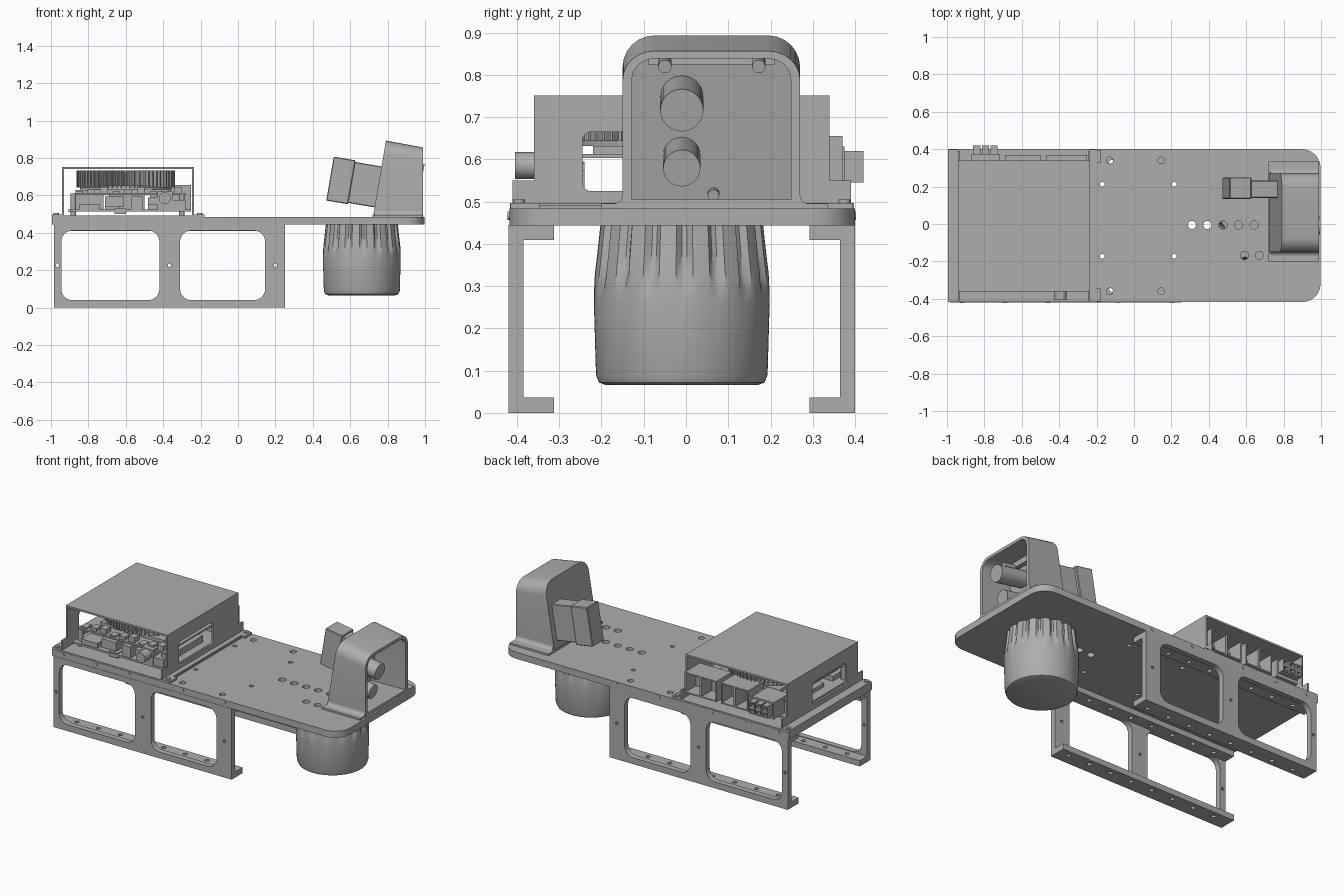
import bpy, bmesh, math
from mathutils import Matrix, Vector

cube = bpy.data.objects.get("Cube")
if cube:
    bpy.data.objects.remove(cube, do_unlink=True)

grey = bpy.data.materials.new("plain grey")
grey.use_nodes = True
grey.diffuse_color = (0.42, 0.42, 0.42, 1)
grey.node_tree.nodes["Principled BSDF"].inputs["Base Color"].default_value = grey.diffuse_color

PLANES = {"xy": Matrix.Identity(4),
          "xz": Matrix(((1, 0, 0, 0), (0, 0, -1, 0), (0, 1, 0, 0), (0, 0, 0, 1))),
          "yz": Matrix(((0, 0, 1, 0), (1, 0, 0, 0), (0, 1, 0, 0), (0, 0, 0, 1)))}
MID_Y = -0.01


def finish(name, mesh):
    mesh.materials.clear()
    mesh.materials.append(grey)
    ob = bpy.data.objects.new(name, mesh)
    bpy.context.collection.objects.link(ob)
    bpy.ops.object.select_all(action="DESELECT")
    ob.select_set(True)
    bpy.context.view_layer.objects.active = ob
    bpy.ops.object.shade_smooth_by_angle(angle=math.radians(32))
    return ob


def from_bmesh(name, bm):
    bmesh.ops.recalc_face_normals(bm, faces=bm.faces)
    mesh = bpy.data.meshes.new(name)
    bm.to_mesh(mesh)
    bm.free()
    return finish(name, mesh)


def rounded(u0, v0, u1, v1, low=0.0, high=None):
    """Rounded rectangle; low and high are the radii of the bottom and top corners."""
    high = low if high is None else high
    pts = []
    for i, (u, v, su, sv, r) in enumerate(((u0, v0, 1, 1, low), (u1, v0, -1, 1, low),
                                           (u1, v1, -1, -1, high), (u0, v1, 1, -1, high))):
        for k in range(7 if r else 1):
            a = math.pi * (1 + i / 2 + k / 12)
            pts.append((u + su * r + r * math.cos(a), v + sv * r + r * math.sin(a)))
    return pts


def circle(u, v, r, n=16):
    return [(u + r * math.cos(k * math.tau / n), v + r * math.sin(k * math.tau / n)) for k in range(n)]


def sheet(name, plane, start, end, outline, holes=()):
    """Flat plate with holes, between two positions along the plane's normal axis."""
    curve = bpy.data.curves.new(name, "CURVE")
    curve.dimensions, curve.fill_mode = "2D", "BOTH"
    curve.extrude = abs(end - start) / 2
    for loop in [outline, *holes]:
        s = curve.splines.new("POLY")
        s.points.add(len(loop) - 1)
        for p, (u, v) in zip(s.points, loop):
            p.co = (u, v, 0, 1)
        s.use_cyclic_u = True
    temp = bpy.data.objects.new(name, curve)
    bpy.context.collection.objects.link(temp)
    bpy.context.view_layer.update()
    mesh = bpy.data.meshes.new_from_object(temp.evaluated_get(bpy.context.evaluated_depsgraph_get()))
    bpy.data.objects.remove(temp)
    normal = {"xy": (0, 0, 1), "xz": (0, 1, 0), "yz": (1, 0, 0)}[plane]
    mesh.transform(Matrix.Translation(Vector(normal) * (start + end) / 2) @ PLANES[plane])
    bm = bmesh.new()
    bm.from_mesh(mesh)
    bmesh.ops.remove_doubles(bm, verts=bm.verts, dist=0.0001)
    return from_bmesh(name, bm)


def box(name, x0, x1, y0, y1, z0, z1):
    return sheet(name, "xy", z0, z1, rounded(x0, y0, x1, y1))


def rod(name, centre, radius, length, axis, sides=32):
    bm = bmesh.new()
    turn = Vector((0, 0, 1)).rotation_difference(Vector(axis)).to_matrix().to_4x4()
    bmesh.ops.create_cone(bm, cap_ends=True, segments=sides, radius1=radius, radius2=radius,
                          depth=length, matrix=Matrix.Translation(centre) @ turn)
    return from_bmesh(name, bm)


# Deck with rounded right end and drilled holes
deck = [(-0.995, -0.418), *rounded(-0.5, -0.418, 0.998, 0.4, 0.1)[7:21], (-0.995, 0.4)]
drilled = [circle(x, MID_Y + s * 0.35, 0.018) for x in (-0.13, 0.145) for s in (-1, 1)]
drilled += [circle(x, 0.02 + s * 0.193, 0.013) for x in (-0.17, 0.215) for s in (-1, 1)]
drilled += [circle(0.31 + i * 0.083, -0.005, 0.022) for i in range(5)]
drilled += [circle(x, -0.168, 0.022) for x in (0.59, 0.67)]
sheet("deck", "xy", 0.443, 0.484, deck, drilled)
box("tray", -0.995, -0.2, -0.416, 0.398, 0.482, 0.492)

# Side frames: pierced web with inward flanges at top and bottom
for side, label in ((-1, "right"), (1, "left")):
    def y_at(d):
        return MID_Y + side * d
    windows = [rounded(-0.945, 0.04, -0.42, 0.412, 0.06), rounded(-0.31, 0.04, 0.145, 0.412, 0.06)]
    pins = [circle(x, 0.226, 0.009, 10) for x in (-0.965, -0.367, 0.2)]
    sheet(label + "_frame_web", "xz", y_at(0.41), y_at(0.375), rounded(-0.985, 0, 0.25, 0.445), windows + pins)
    ys = sorted((y_at(0.38), y_at(0.302)))
    for part, z in (("bottom", 0), ("top", 0.409)):
        holes = [circle(-0.87 + i * 0.15, y_at(0.34), 0.013) for i in range(8)]
        sheet(f"{label}_frame_{part}_flange", "xy", z, z + 0.036, rounded(-0.985, ys[0], 0.25, ys[1]), holes)
    for i, x in enumerate((-0.92, -0.69, -0.46, -0.09, 0.2)):
        rod(f"{label}_edge_screw_{i}", (x, y_at(0.409), 0.467), 0.01, 0.006, (0, 1, 0), 12)

# Cover: two pierced walls with feet, joined by a top sheet
half = [(0.4, 0.488), (0.4, 0.55), (0.35, 0.55), (0.35, 0.75)]
wall = [(MID_Y + u, v) for u, v in half] + [(MID_Y - u, v) for u, v in reversed(half)]
for label, x in (("left", -0.94), ("right", -0.246)):
    sheet("cover_wall_" + label, "yz", x, x + 0.01, wall, [rounded(-0.245, 0.525, 0.09, 0.665, 0.02)])
box("cover_top", -0.94, -0.236, -0.36, 0.34, 0.74, 0.751)
box("cover_left_lip", -0.995, -0.94, -0.416, 0.398, 0.488, 0.497)
box("cover_right_lip", -0.24, -0.205, -0.416, 0.398, 0.488, 0.497)
for s in (-1, 1):
    y = MID_Y + s * 0.37
    box("lip_tab", -0.21, -0.18, y - 0.035, y + 0.035, 0.483, 0.497)
    for x in (-0.972, -0.205):
        rod("lip_screw", (x, y + s * 0.015, 0.5), 0.014, 0.01, (0, 0, 1), 12)

# Electronics stack
box("carrier_board", -0.91, -0.25, -0.34, 0.31, 0.513, 0.525)
box("main_board", -0.88, -0.28, -0.32, 0.28, 0.603, 0.613)
box("heat_spreader", -0.8, -0.36, -0.22, 0.22, 0.613, 0.632)
for x in (-0.88, -0.3):
    for y in (-0.3, 0.26):
        rod("standoff", (x, y, 0.55), 0.015, 0.12, (0, 0, 1), 12)
for x, w, z, h in ((-0.85, 0.11, 0.525, 0.03), (-0.71, 0.1, 0.54, 0.055), (-0.57, 0.06, 0.525, 0.07),
                   (-0.48, 0.08, 0.55, 0.04), (-0.37, 0.09, 0.525, 0.05), (-0.66, 0.06, 0.5, 0.03)):
    box("front_socket", x, x + w, -0.335, -0.24, z, z + h)
    box("board_chip", x, x + w * 0.8, -0.15, 0.08, 0.525, z + h * 0.8)
for i in range(9):
    box("board_part", -0.87 + i * 0.066, -0.83 + i * 0.066, -0.31, -0.26, 0.612, 0.62 + 0.012 * (i % 3))
rod("barrel_jack", (-0.392, -0.36, 0.585), 0.032, 0.09, (0, 1, 0), 20)
box("jack_base", -0.43, -0.35, -0.34, -0.28, 0.525, 0.62)

# Round finned cooler
rod("cooler_base", (-0.6, MID_Y, 0.642), 0.245, 0.02, (0, 0, 1), 48)
rod("cooler_hub", (-0.6, MID_Y, 0.685), 0.1, 0.08, (0, 0, 1), 32)
bm = bmesh.new()
for i in range(64):
    m = Matrix.Translation((-0.6, MID_Y, 0.688)) @ Matrix.Rotation(i * math.tau / 64, 4, "Z")
    m = m @ Matrix.Translation((0.18, 0, 0)) @ Matrix.Diagonal((0.165, 0.008, 0.09, 1))
    bmesh.ops.create_cube(bm, size=1, matrix=m)
from_bmesh("cooler_fins", bm)

# Rear sockets: hollow shells with a solid back
def socket(name, x0, x1, y1, z0, z1, columns, rows):
    dx, dz, t = (x1 - x0) / columns, (z1 - z0) / rows, 0.008
    holes = [rounded(x0 + i * dx + t, z0 + j * dz + t, x0 + (i + 1) * dx - t, z0 + (j + 1) * dz - t)
             for i in range(columns) for j in range(rows)]
    sheet(name, "xz", y1 - 0.1, y1, rounded(x0, z0, x1, z1), holes)
    box(name + "_back", x0, x1, y1 - 0.15, y1 - 0.1, z0, z1)


socket("rear_socket_right", -0.47, -0.25, 0.37, 0.525, 0.655, 2, 1)
socket("rear_socket_middle", -0.69, -0.5, 0.37, 0.525, 0.655, 2, 1)
for i in range(3):
    x = -0.86 + i * 0.046
    socket("rear_plug", x, x + 0.038, 0.42, 0.545, 0.62, 1, 2)
box("rear_plug_mount", -0.87, -0.72, 0.22, 0.375, 0.525, 0.63)

# Sensor housing: leaning arch, open at the front, with a recessed panel
def arch(inset, front, bottom):
    pts = []
    for y, z in rounded(-0.15 + inset, bottom, 0.27 - inset, 0.893 - inset, 0, 0.075 - inset):
        lean = 0.722 + (z - 0.487) * 0.17
        if front:
            pts.append((0.988, y, bottom + (z - bottom) * 0.91))
        else:
            pts.append((lean + inset, y, z - inset * 0.2))
    return pts


bm = bmesh.new()
rings = [[bm.verts.new(p) for p in arch(*spec)] for spec in
         ((0, False, 0.485), (0, True, 0.485), (0.022, True, 0.505), (0.022, False, 0.505))]
for a, b in zip(rings, rings[1:]):
    for i in range(len(a)):
        j = (i + 1) % len(a)
        bm.faces.new((a[i], a[j], b[j], b[i]))
bm.faces.new(rings[0])
bm.faces.new(rings[3])
from_bmesh("sensor_housing", bm)
box("housing_foot", 0.718, 0.986, -0.2, 0.335, 0.483, 0.495)
# curved fillets where the walls meet the foot
for s, y in ((-1, -0.15), (1, 0.27)):
    bend = [(y + s * 0.022 * (1 - math.sin(t * math.pi / 10)), 0.517 - 0.022 * math.cos(t * math.pi / 10)) for t in range(6)]
    sheet("foot_fillet", "yz", 0.73, 0.986, [(y - s * 0.005, 0.493), *bend])

# Parts along the tilted sensor axis
axis = Vector((1, 0, -0.17)).normalized()
tilt = Matrix.Rotation(math.atan(0.17), 4, "Y")
for name, centre, r, length in (("upper_lens", (0.895, -0.01, 0.732), 0.051, 0.19),
                                ("lower_lens", (0.85, -0.01, 0.595), 0.044, 0.19)):
    rod(name, centre, r, length, axis, 24)
for y in (-0.05, 0.172):
    rod("panel_screw", (0.85, y, 0.828), 0.016, 0.1, axis, 12)
rod("panel_low_screw", (0.76, 0.065, 0.518), 0.014, 0.04, axis, 12)
box("panel_top_bar", 0.8, 0.83, -0.09, 0.21, 0.825, 0.86)
for name, centre, size in (("motor_body", (0.55, 0.192, 0.68), (0.118, 0.114, 0.238)),
                           ("motor_neck", (0.68, 0.186, 0.657), (0.16, 0.092, 0.222))):
    bm = bmesh.new()
    bmesh.ops.create_cube(bm, size=1, matrix=Matrix.Translation(centre) @ tilt @ Matrix.Diagonal((*size, 1)))
    bmesh.ops.bevel(bm, geom=bm.edges[:], offset=0.004, segments=1, affect="EDGES")
    from_bmesh(name, bm)

# Hanging drum: smooth cup below, pointed grooves above
bm = bmesh.new()
profile = ((0.0, 0.066), (0.18, 0.066), (0.196, 0.072), (0.203, 0.09), (0.208, 0.26),
           (0.208, 0.29), (0.206, 0.33), (0.2, 0.38), (0.193, 0.444), (0.0, 0.444))
count = 96
rings = []
for r, z in profile:
    ring = []
    for k in range(count):
        groove = max(0, min(1, (z - 0.28) / 0.05)) * (0.014 if k % 6 < 2 else 0)
        a = k * math.tau / count
        rr = max(r - groove, 0.001)
        ring.append(bm.verts.new((0.662 + rr * math.cos(a), MID_Y + rr * math.sin(a), z)))
    rings.append(ring)
for a, b in zip(rings, rings[1:]):
    for i in range(count):
        j = (i + 1) % count
        bm.faces.new((a[i], a[j], b[j], b[i]))
from_bmesh("hanging_drum", bm)
